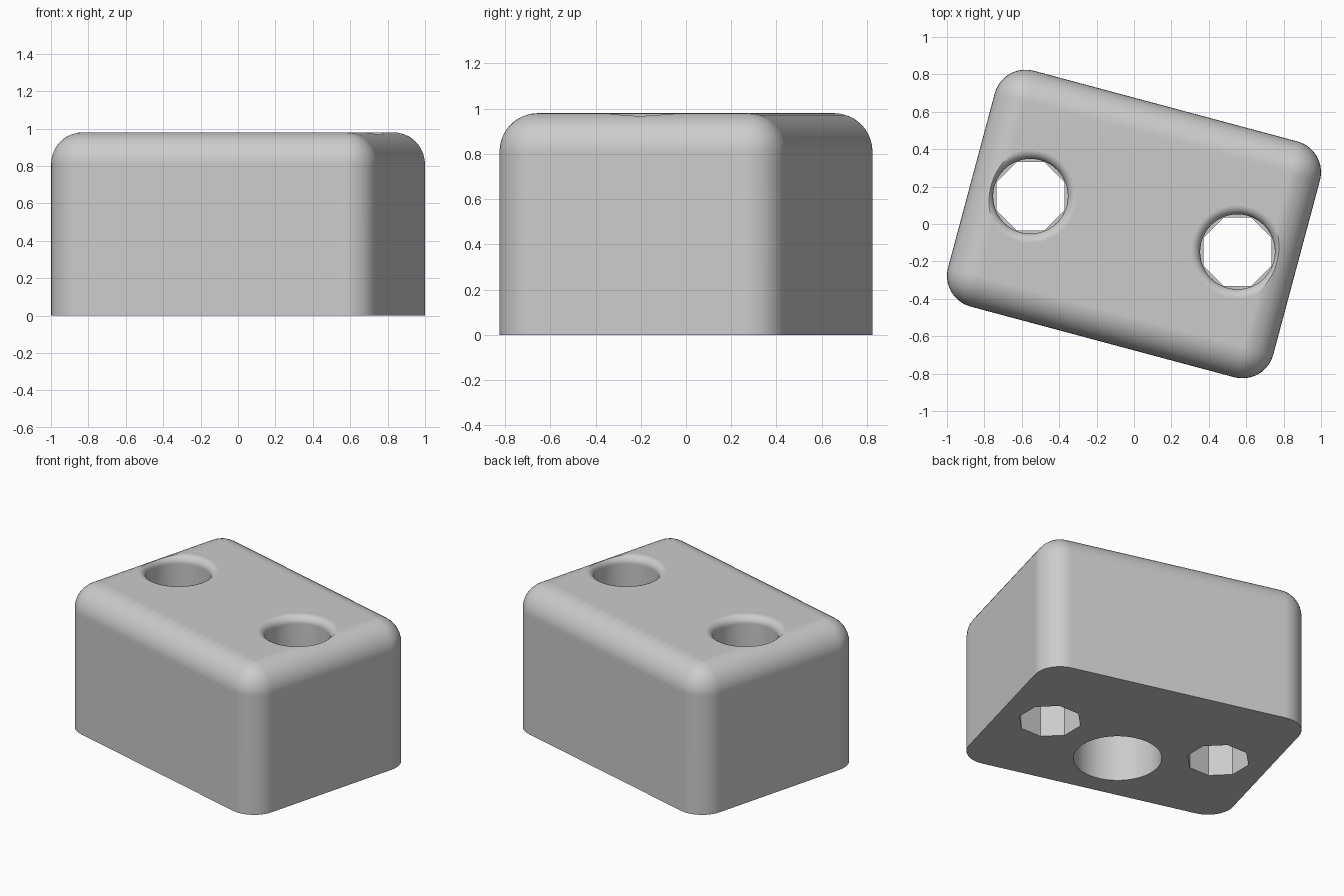
import bpy, bmesh
from math import radians, sin, cos, pi
from mathutils import Matrix, Vector

WIDTH, DEPTH, HEIGHT, ROUND = 1.80, 1.305, 0.98, 0.17
TURN = Matrix.Rotation(radians(-15), 4, 'Z')
BORE_R, LIP, LEDGE = 0.20, 0.05, 0.5

cube = bpy.data.objects.get("Cube")
if cube:
    bpy.data.objects.remove(cube, do_unlink=True)

grey = bpy.data.materials.new("light grey")
grey.use_nodes = True
colour = (0.6, 0.6, 0.6, 1)
grey.diffuse_color = colour
grey.node_tree.nodes["Principled BSDF"].inputs["Base Color"].default_value = colour


def make_object(name, bm):
    bmesh.ops.recalc_face_normals(bm, faces=bm.faces)
    mesh = bpy.data.meshes.new(name)
    bm.to_mesh(mesh)
    bm.free()
    mesh.materials.append(grey)
    obj = bpy.data.objects.new(name, mesh)
    bpy.context.collection.objects.link(obj)
    return obj


def lathe(name, centre, profile, sides, phase=0):
    """Closed solid of revolution from (radius, z) rings."""
    bm = bmesh.new()
    rings = []
    for r, z in profile:
        angles = [phase + 2 * pi * i / sides for i in range(sides)]
        rings.append([bm.verts.new((centre.x + r * cos(a), centre.y + r * sin(a), z))
                      for a in angles])
    for low, high in zip(rings, rings[1:]):
        for i in range(sides):
            j = (i + 1) % sides
            bm.faces.new((low[i], low[j], high[j], high[i]))
    bm.faces.new(rings[0])
    bm.faces.new(rings[-1])
    return make_object(name, bm)


# Block with rounded upright and top edges, flat underside
bm = bmesh.new()
bmesh.ops.create_cube(bm, size=1)
bmesh.ops.scale(bm, vec=(WIDTH, DEPTH, HEIGHT), verts=bm.verts)
bmesh.ops.translate(bm, vec=(0, 0, HEIGHT / 2), verts=bm.verts)
rounded = [e for e in bm.edges if max(v.co.z for v in e.verts) > 0.1]
bmesh.ops.bevel(bm, geom=rounded, offset=ROUND, segments=10, profile=0.5,
                affect='EDGES', clamp_overlap=True)
bmesh.ops.transform(bm, matrix=TURN, verts=bm.verts)
block = make_object("block", bm)

# Through holes: round with a soft lip above, eight-sided below
cutters = []
lip = [(BORE_R + LIP * (1 - cos(a)), HEIGHT - LIP + LIP * sin(a))
       for a in [pi / 2 * i / 6 for i in range(7)]]
for side, x in (("right", -0.573), ("left", 0.573)):
    spot = TURN @ Vector((x, 0, 0))
    cutters.append(lathe(side + "_bore_cutter", spot,
                         [(BORE_R, LEDGE)] + lip + [(BORE_R + LIP, HEIGHT + 0.1)], 48))
    cutters.append(lathe(side + "_octagon_cutter", spot,
                         [(0.197, -0.1), (0.197, LEDGE + 0.02)], 8, pi / 8))

# Blind round socket in the underside
cutters.append(lathe("socket_cutter", TURN @ Vector((0, -0.24, 0)),
                     [(0.273, -0.1), (0.273, 0.5)], 64))

bpy.ops.object.select_all(action='DESELECT')
bpy.context.view_layer.objects.active = block
block.select_set(True)
for cutter in cutters:
    cutter.hide_render = True
    mod = block.modifiers.new("cut", 'BOOLEAN')
    mod.operation = 'DIFFERENCE'
    mod.solver = 'EXACT'
    mod.object = cutter
    bpy.ops.object.modifier_apply(modifier=mod.name)
    bpy.data.objects.remove(cutter, do_unlink=True)

# Smooth the curves, keep the flats flat
bpy.ops.object.shade_smooth_by_angle(angle=radians(30))
weighted = block.modifiers.new("flat_faces", 'WEIGHTED_NORMAL')
weighted.keep_sharp = True
